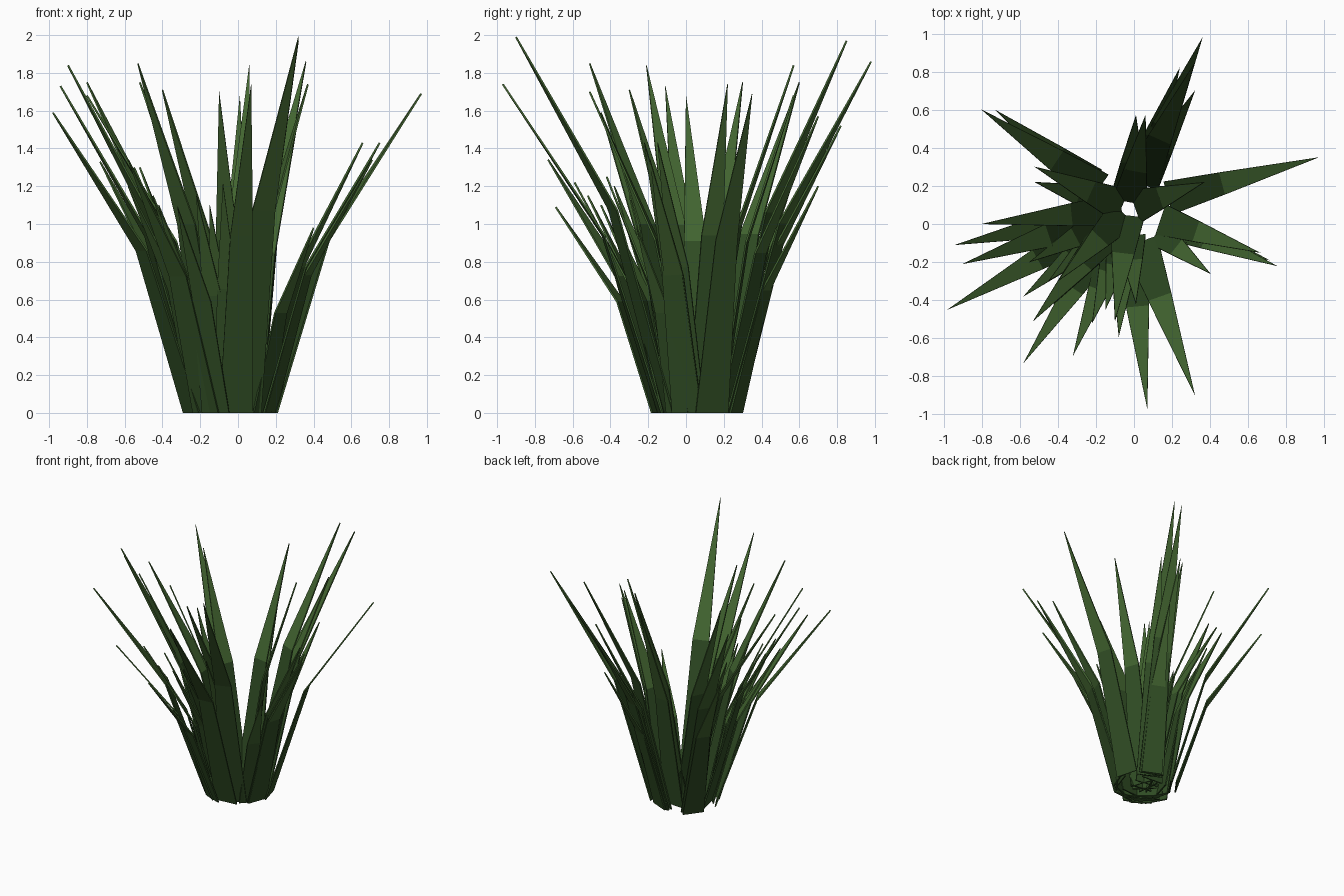
import bpy, bmesh
from mathutils import Vector

if "Cube" in bpy.data.objects:
    bpy.data.objects.remove(bpy.data.objects["Cube"])


def leaf_colour(name, rgb):
    mat = bpy.data.materials.new(name)
    mat.diffuse_color = (*rgb, 1)
    mat.use_nodes = True
    mat.node_tree.nodes["Principled BSDF"].inputs["Base Color"].default_value = mat.diffuse_color
    return mat


FOOT_GREEN = leaf_colour("leaf_foot_green", (0.03, 0.075, 0.018))
TIP_GREEN = leaf_colour("leaf_tip_green", (0.055, 0.13, 0.03))

CENTRE = Vector((-0.03, 0.08, 0))

# blade tips, one per leaf
TIPS = [
    (0.36, 0.98, 1.86), (0.32, 0.85, 1.97), (0.24, 0.82, 1.52), (0.32, 0.70, 1.57),
    (0.24, 0.70, 1.20), (0.97, 0.35, 1.69), (0.75, -0.22, 1.43), (0.71, -0.19, 1.34),
    (0.66, -0.15, 1.43), (0.40, -0.26, 0.98), (0.32, -0.90, 1.99), (0.07, -0.97, 1.74),
    (0.01, -0.42, 1.25), (-0.08, -0.59, 1.22), (-0.22, -0.52, 1.15),
    (-0.32, -0.69, 1.09), (-0.58, -0.73, 1.34), (-0.53, -0.51, 1.85),
    (-0.58, -0.38, 1.20), (-0.42, -0.42, 1.10), (-0.98, -0.45, 1.59), (-0.90, -0.21, 1.84),
    (-0.94, -0.11, 1.73), (-0.55, -0.20, 1.30), (-0.52, 0.22, 1.30),
    (-0.80, 0.60, 1.75), (-0.73, 0.60, 1.33), (0.01, 0.57, 1.68),
    (-0.45, -0.30, 1.15), (-0.15, -0.45, 1.10),
]
# leaves growing from the heart of the plant
HEART_TIPS = [
    (0.37, 0.22, 1.74), (-0.10, -0.51, 1.70), (-0.40, -0.30, 1.71),
    (-0.80, 0.00, 1.68), (-0.52, 0.30, 1.75), (0.06, 0.57, 1.84),
]


def blade(name, tip, r=None):
    """Thin leaf: wide foot, narrower bend, pointed tip."""
    tip = Vector(tip)
    out = Vector((tip.x, tip.y, 0)) - CENTRE
    reach = out.length
    out.normalize()
    side = Vector((-out.y, out.x, 0))
    # steep leaves grow nearer the middle, leaning ones from the outer ring
    if r is None:
        r = min(0.25, max(0.08, 0.09 + 0.36 * (reach / tip.z - 0.25)))
    foot = CENTRE + out * r
    bend = CENTRE + out * (r + 0.36 * (reach - r))
    bend.z = 0.54 * tip.z
    size = 0.6 + 0.23 * tip.z
    bm = bmesh.new()
    a, b = (bm.verts.new(foot + side * s * 0.09 * size) for s in (1, -1))
    c, d = (bm.verts.new(bend + side * s * 0.06 * size) for s in (-1, 1))
    t = bm.verts.new(tip)
    bm.faces.new((a, b, c, d))
    bm.faces.new((d, c, t)).material_index = 1
    mesh = bpy.data.meshes.new(name)
    bm.to_mesh(mesh)
    bm.free()
    mesh.materials.append(FOOT_GREEN)
    mesh.materials.append(TIP_GREEN)
    obj = bpy.data.objects.new(name, mesh)
    bpy.context.collection.objects.link(obj)
    solid = obj.modifiers.new("thickness", 'SOLIDIFY')
    solid.thickness = 0.01
    solid.offset = 0
    # trim the solidified foot to the floor by lying it flat
    return obj


for i, tip in enumerate(TIPS):
    blade(f"leaf_{i:02d}", tip)
for i, tip in enumerate(HEART_TIPS):
    blade(f"heart_leaf_{i:02d}", tip, 0.04)
